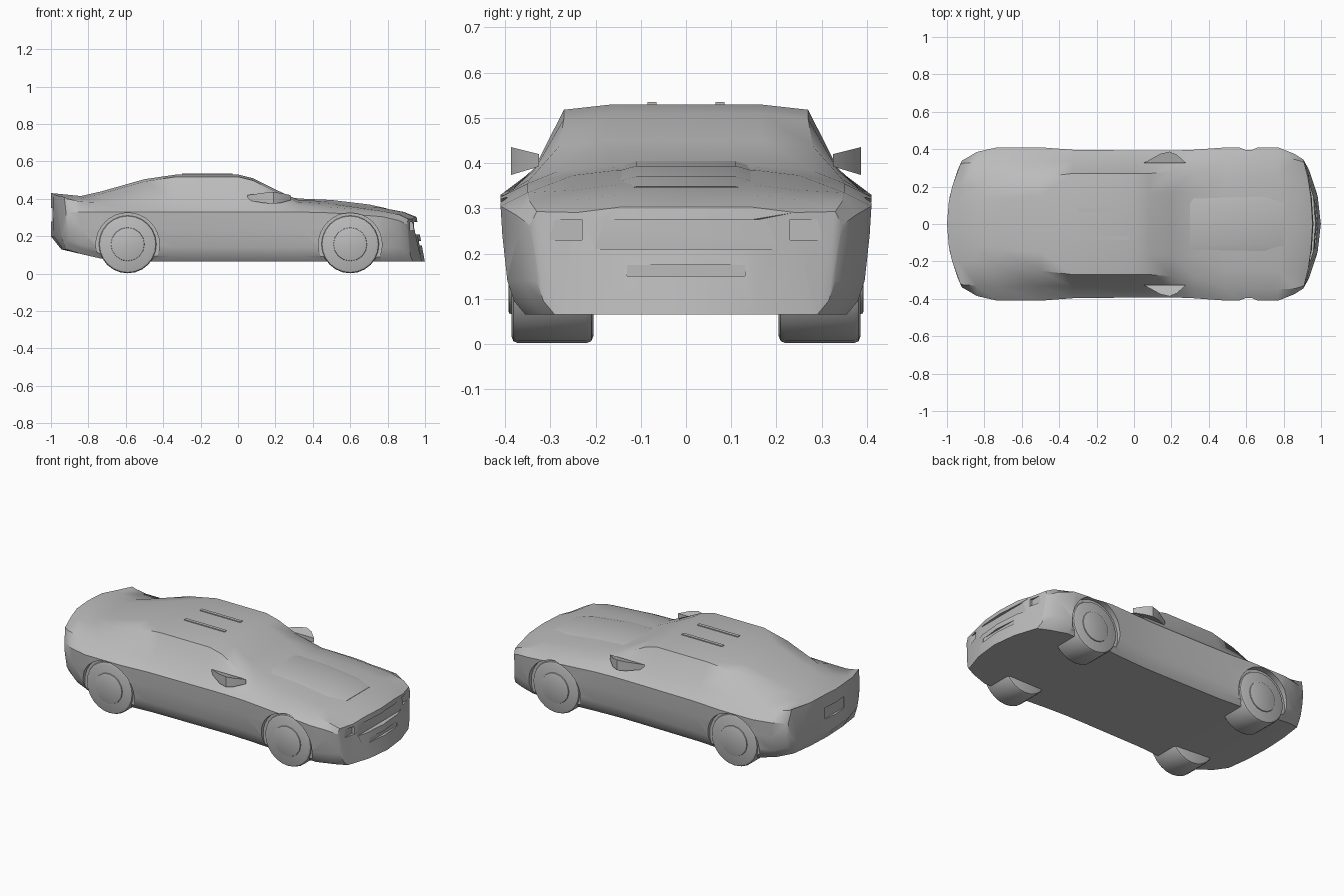
import bpy, bmesh, math
from mathutils import Matrix

old = bpy.data.objects.get("Cube")
if old:
    bpy.data.objects.remove(old, do_unlink=True)

grey = bpy.data.materials.new("plain grey")
grey.use_nodes = True
colour = (0.5, 0.5, 0.5, 1)
grey.diffuse_color = colour
grey.node_tree.nodes["Principled BSDF"].inputs["Base Color"].default_value = colour


def finish(name, bm, angle=30):
    bmesh.ops.recalc_face_normals(bm, faces=bm.faces[:])
    mesh = bpy.data.meshes.new(name)
    bm.to_mesh(mesh)
    bm.free()
    mesh.materials.append(grey)
    obj = bpy.data.objects.new(name, mesh)
    bpy.context.collection.objects.link(obj)
    smooth(obj, angle)
    return obj


def smooth(obj, angle=30):
    bpy.ops.object.select_all(action='DESELECT')
    obj.select_set(True)
    bpy.context.view_layer.objects.active = obj
    bpy.ops.object.shade_smooth_by_angle(angle=math.radians(angle))


def loft(bm, rings, half):
    """Skin matching open half sections, cap the ends in strips, mirror across y."""
    rows = [[bm.verts.new(p) for p in ring] for ring in rings]
    for a, b in zip(rows, rows[1:]):
        for i in range(len(a) - 1):
            bm.faces.new((a[i], a[i + 1], b[i + 1], b[i]))
    for row in (rows[0], rows[-1]):
        n = len(row)
        for j in range(half - 1):
            quad = [row[j], row[j + 1], row[n - 2 - j], row[n - 1 - j]]
            bm.faces.new(list(dict.fromkeys(quad)))
    geom = bm.verts[:] + bm.edges[:] + bm.faces[:]
    bmesh.ops.mirror(bm, geom=geom, axis='Y', merge_dist=0.0005)


def box(name, lo, hi):
    bm = bmesh.new()
    bmesh.ops.create_cube(bm, size=1)
    for v in bm.verts:
        v.co = [a + (c + 0.5) * (b - a) for a, b, c in zip(lo, hi, v.co)]
    return finish(name, bm)


def wheel_disc(name, x, y0, y1, z, radius, sides, bevel=0):
    bm = bmesh.new()
    place = Matrix.Translation((x, (y0 + y1) / 2, z)) @ Matrix.Rotation(math.pi / 2, 4, 'X')
    bmesh.ops.create_cone(bm, cap_ends=True, segments=sides, radius1=radius,
                          radius2=radius, depth=abs(y1 - y0), matrix=place)
    if bevel:
        rims = [e for e in bm.edges if abs(e.verts[0].co.y - e.verts[1].co.y) < 0.001]
        bmesh.ops.bevel(bm, geom=rims, offset=bevel, segments=2, profile=0.5, affect='EDGES')
    return finish(name, bm)


# Body stations: x, bow, top z, roof half width, belt y, belt z, half width, floor z
stations = [
    (-.91, -.09, .43, .20, .32, .41, .34, .20),
    (-.905, -.04, .425, .20, .325, .40, .345, .13),
    (-.84, 0, .415, .20, .33, .385, .385, .105),
    (-.73, 0, .44, .22, .34, .38, .41, .08),
    (-.5, 0, .505, .25, .33, .39, .41, .065),
    (-.33, 0, .53, .27, .335, .39, .397, .065),
    (0, 0, .53, .27, .335, .39, .393, .065),
    (.08, 0, .51, .27, .335, .39, .392, .065),
    (.2, 0, .45, .28, .335, .385, .392, .065),
    (.32, 0, .395, .28, .345, .365, .397, .065),
    (.5, 0, .385, .25, .35, .355, .41, .065),
    (.77, 0, .352, .25, .35, .335, .41, .065),
    (.86, .03, .33, .25, .345, .315, .375, .065),
    (.9, .055, .303, .24, .33, .293, .345, .065),
]


def section(x, bow, top, roof, belt_y, belt_z, w, floor):
    pts = [(0, top), (.6 * roof, top), (roof, top - .012), (belt_y, belt_z),
           (w, min(.33, belt_z - .03)), (w - .004, max(.24, floor + .08)),
           (w - .015, max(.14, floor + .05)), (w - .03, floor + .03),
           (w - .055, floor), (.28, floor), (.15, floor), (0, floor)]
    ring = []
    for y, z in pts:
        # the nose leans forward towards its lower lip
        lean = 1 + .8 * (.3 - z) / .235 if x > .8 else 1
        ring.append((x + bow * lean * (1 - (y / .36) ** 2), y, z))
    return ring


bm = bmesh.new()
loft(bm, [section(*s) for s in stations], 6)
body = finish("body", bm)

# Recesses: wheel arches, grille, lower intake, headlights, rear plate
cutters = [box("grille_cut", (.942, -.2, .21), (1.1, .2, .275)),
           box("intake_cut", (.966, -.13, .15), (1.1, .13, .175)),
           box("plate_cut", (-1.1, -.09, .28), (-.986, .09, .35))]
for side in (-1, 1):
    y0, y1 = sorted((side * .23, side * .3))
    cutters.append(box("headlight_cut", (.92, y0, .23), (1.1, y1, .275)))
    for x in (-.59, .6):
        cutters.append(wheel_disc("arch_cut", x, side * .374, side * .5, .155, .17, 32))
for cutter in cutters:
    cutter.hide_render = True
    bpy.context.view_layer.objects.active = body
    mod = body.modifiers.new("cut", 'BOOLEAN')
    mod.operation = 'DIFFERENCE'
    mod.solver = 'EXACT'
    mod.object = cutter
    bpy.ops.object.modifier_apply(modifier=mod.name)
    bpy.data.objects.remove(cutter, do_unlink=True)
smooth(body)

# Raised hood centre
bm = bmesh.new()
hood = [(.29, .405), (.36, .4), (.5, .394), (.7, .37), (.8, .348)]
loft(bm, [[(x, 0, z), (x, .11, z), (x, .16, z - .014), (x, .16, z - .04), (x, .11, z - .04),
           (x, 0, z - .04)] for x, z in hood], 3)
finish("hood_bulge", bm)

for side, label in ((1, "left"), (-1, "right")):
    # Roof strips
    y0, y1 = sorted((side * .065, side * .085))
    box("roof_strip_" + label, (-.3, y0, .525), (-.03, y1, .535))

    # Door mirror: tapered wedge
    bm = bmesh.new()
    plan = [(.05, .325), (.14, .375), (.19, .387), (.23, .37), (.28, .325)]
    low = [bm.verts.new((x, side * y, .435 - (y - .3) * .3 - .035)) for x, y in plan]
    high = [bm.verts.new((x, side * y, .42 + (y - .325) * .25)) for x, y in plan]
    bm.faces.new(low)
    bm.faces.new(high)
    for i in range(len(plan)):
        j = (i + 1) % len(plan)
        bm.faces.new((low[i], low[j], high[j], high[i]))
    finish("mirror_" + label, bm)

    # Wheels with slightly raised hubs
    for x, end in ((-.59, "rear"), (.6, "front")):
        wheel_disc(f"{end}_wheel_{label}", x, side * .205, side * .386, .157, .155, 24, .015)
        wheel_disc(f"{end}_hub_{label}", x, side * .38, side * .392, .157, .09, 16, .004)
